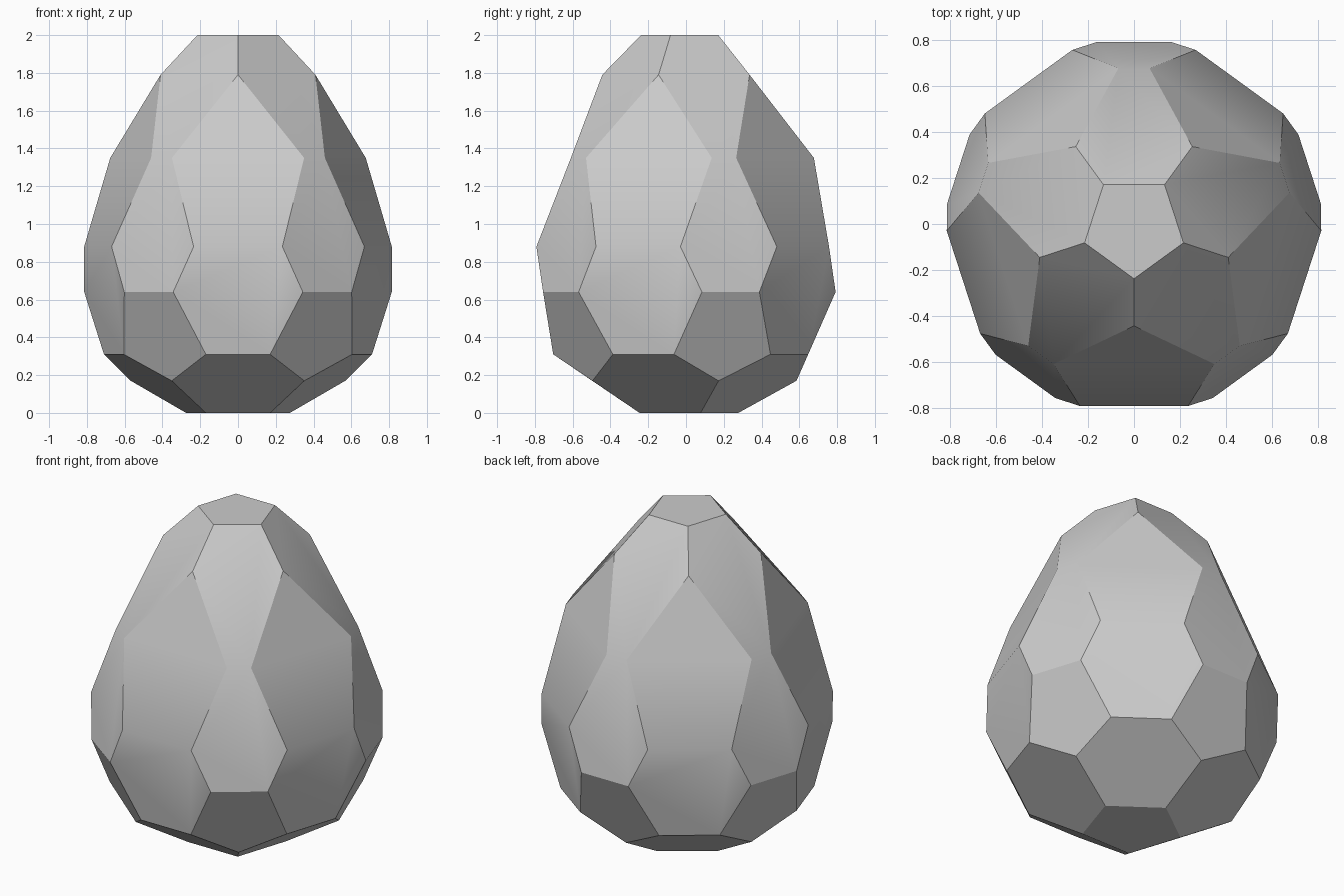
import bpy, bmesh
from math import radians
from mathutils import Matrix, Vector

cube = bpy.data.objects.get("Cube")
if cube:
    bpy.data.objects.remove(cube, do_unlink=True)

bm = bmesh.new()
CENTRE_Y = -0.012


def ring(start, depth, z, half=0.0):
    """Five corners, or five pairs of corners when half is set."""
    result = []
    for k in range(5):
        turn = Matrix.Rotation(radians(start + 72 * k), 3, 'Z')
        sides = (-half, half) if half else (0.0,)
        corners = [bm.verts.new(turn @ Vector((depth, s, z)) + Vector((0, CENTRE_Y, 0)))
                   for s in sides]
        result.append(corners if half else corners[0])
    return result


# Rings of corners from the crown down to the base
FRONT, BETWEEN = -90, -54
crown = ring(FRONT, 0.226, 2.0)
neck = ring(FRONT, 0.431, 1.79)
shoulder = ring(BETWEEN, 0.689, 1.35, 0.068)
waist = ring(FRONT, 0.78, 0.88, 0.235)
belly = ring(BETWEEN, 0.804, 0.64, 0.16)
hip = ring(FRONT, 0.691, 0.31, 0.17)
heel = ring(BETWEEN, 0.597, 0.17)
foot = ring(BETWEEN, 0.289, 0.0)

# Pentagon and hexagon facets, repeated five times round the axis
for k in range(5):
    n, p = (k + 1) % 5, k - 1
    sh0, sh1 = shoulder[k]
    wa0, wa1 = waist[k]
    be0, be1 = belly[k]
    hi0, hi1 = hip[k]
    for facet in (
        (crown[k], neck[k], sh0, sh1, neck[n], crown[n]),
        (neck[k], shoulder[p][1], wa0, wa1, sh0),
        (sh0, wa1, be0, be1, waist[n][0], sh1),
        (wa0, belly[p][1], hi0, hi1, be0, wa1),
        (be0, hi1, heel[k], hip[n][0], be1),
        (hi0, heel[p], foot[p], foot[k], heel[k], hi1),
    ):
        bm.faces.new(facet)

# Flat pentagons closing the crown and the base
bm.faces.new(crown)
bm.faces.new(foot)
bmesh.ops.recalc_face_normals(bm, faces=bm.faces)

mesh = bpy.data.meshes.new("faceted_egg")
bm.to_mesh(mesh)
bm.free()
egg = bpy.data.objects.new("faceted_egg", mesh)
bpy.context.collection.objects.link(egg)

# Plain grey material
grey = bpy.data.materials.new("plain_grey")
grey.use_nodes = True
colour = (0.6, 0.6, 0.6, 1.0)
grey.diffuse_color = colour
for node in grey.node_tree.nodes:
    if node.type == 'BSDF_PRINCIPLED':
        node.inputs["Base Color"].default_value = colour
mesh.materials.append(grey)

# Blend shallow edges, keep the steeper ones crisp
bpy.ops.object.select_all(action='DESELECT')
egg.select_set(True)
bpy.context.view_layer.objects.active = egg
bpy.ops.object.shade_smooth_by_angle(angle=radians(32))
